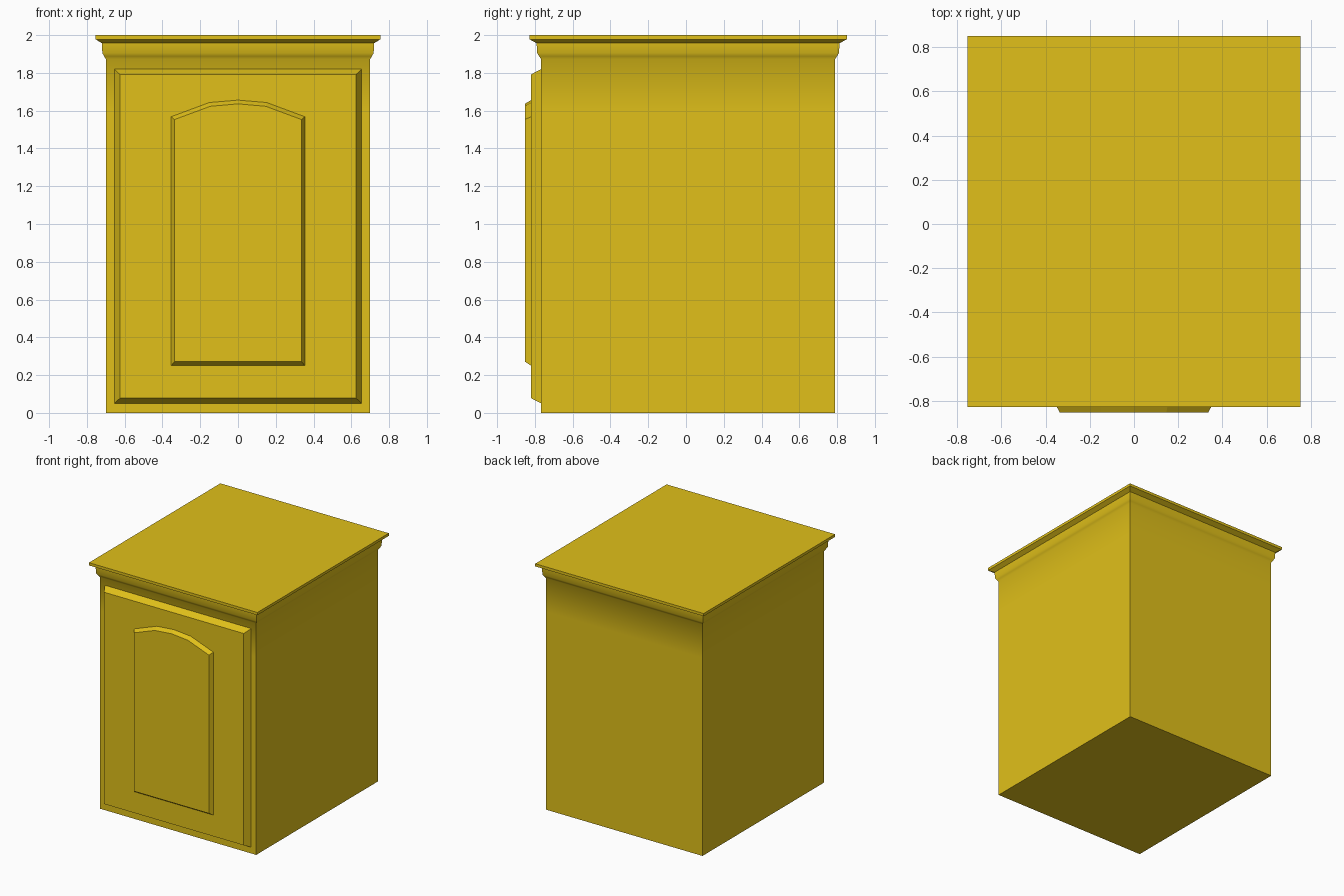
import bpy, bmesh, math

if "Cube" in bpy.data.objects:
    bpy.data.objects.remove(bpy.data.objects["Cube"])

mat = bpy.data.materials.new("yellow_paint")
mat.diffuse_color = (0.75, 0.53, 0.01, 1)
mat.use_nodes = True
mat.node_tree.nodes["Principled BSDF"].inputs["Base Color"].default_value = mat.diffuse_color


def loft(name, rings, smooth=None):
    """Skin a stack of equal-length closed rings and cap both ends."""
    bm = bmesh.new()
    loops = [[bm.verts.new(p) for p in ring] for ring in rings]
    n = len(rings[0])
    for a, b in zip(loops, loops[1:]):
        for i in range(n):
            j = (i + 1) % n
            bm.faces.new((a[i], a[j], b[j], b[i]))
    bm.faces.new(loops[0][::-1])
    bm.faces.new(loops[-1])
    bmesh.ops.recalc_face_normals(bm, faces=bm.faces)
    mesh = bpy.data.meshes.new(name)
    bm.to_mesh(mesh)
    bm.free()
    mesh.materials.append(mat)
    obj = bpy.data.objects.new(name, mesh)
    bpy.context.collection.objects.link(obj)
    if smooth:
        bpy.ops.object.select_all(action='DESELECT')
        obj.select_set(True)
        bpy.context.view_layer.objects.active = obj
        bpy.ops.object.shade_smooth_by_angle(angle=math.radians(smooth))
    return obj


def body_ring(off, z):
    x, y, cy = 0.70 + off, 0.778 + off * 1.15, 0.011
    return [(-x, cy - y, z), (x, cy - y, z), (x, cy + y, z), (-x, cy + y, z)]


def door_ring(x, z0, z1, y):
    return [(-x, y, z0), (x, y, z0), (x, y, z1), (-x, y, z1)]


def panel_ring(x, z0, z1, shoulder_x, rise, y):
    return [(-x, y, z0), (x, y, z0), (x, y, z1), (shoulder_x, y, z1 + rise),
            (0, y, z1 + rise + 0.013), (-shoulder_x, y, z1 + rise), (-x, y, z1)]


# Carcass with flared crown moulding, as one stepped profile
crown = [(0, 0), (0, 1.60), (0, 1.873), (0.009, 1.888), (0.018, 1.905),
         (0.021, 1.957), (0.054, 1.978), (0.054, 2.0)]
loft("cabinet_body", [body_ring(o, z) for o, z in crown], smooth=40)

# Door slab with bevelled edge
loft("door", [door_ring(0.655, 0.05, 1.82, -0.76),
              door_ring(0.655, 0.05, 1.82, -0.767),
              door_ring(0.625, 0.078, 1.792, -0.82)])

# Raised arched panel on the door
loft("door_panel", [panel_ring(0.354, 0.25, 1.568, 0.152, 0.075, -0.815),
                    panel_ring(0.354, 0.25, 1.568, 0.152, 0.075, -0.82),
                    panel_ring(0.336, 0.272, 1.553, 0.147, 0.070, -0.853)])
